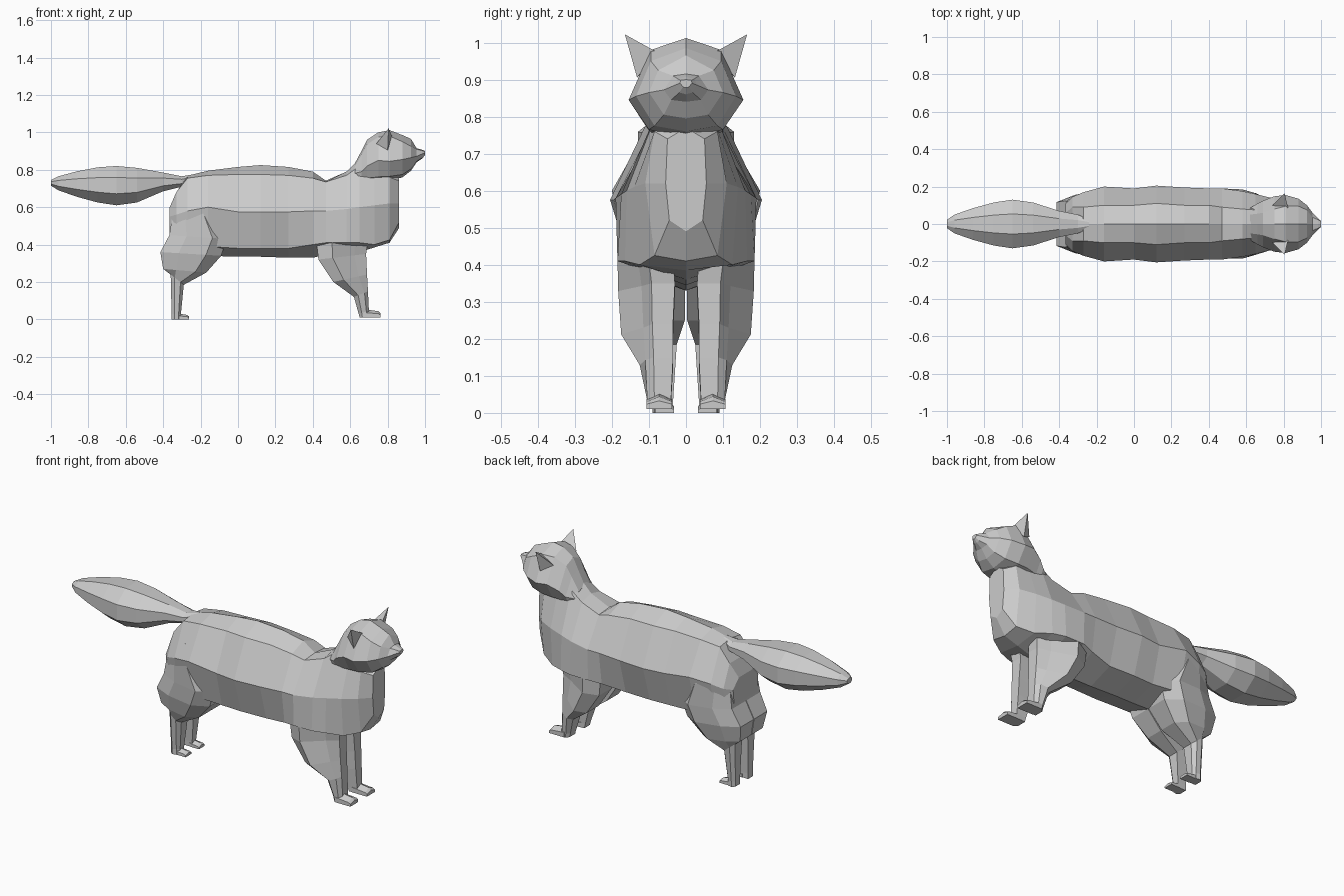
import bpy, bmesh, math

fur = bpy.data.materials.new("grey_fur")
fur.diffuse_color = (0.6, 0.6, 0.6, 1)


def finish(name, bm):
    bmesh.ops.recalc_face_normals(bm, faces=bm.faces)
    mesh = bpy.data.meshes.new(name)
    bm.to_mesh(mesh)
    bm.free()
    mesh.materials.append(fur)
    ob = bpy.data.objects.new(name, mesh)
    bpy.context.collection.objects.link(ob)
    return ob


def loft(name, rings):
    """Skin closed rings of equal point count and cap both ends."""
    bm = bmesh.new()
    vs = [[bm.verts.new(p) for p in r] for r in rings]
    n = len(vs[0])
    for a, b in zip(vs, vs[1:]):
        for i in range(n):
            j = (i + 1) % n
            bm.faces.new((a[i], a[j], b[j], b[i]))
    bm.faces.new(vs[0])
    bm.faces.new(vs[-1])
    return finish(name, bm)


def half_ring(x, zt, ys, zs, yw, zw, yl, zl, zb):
    """Symmetric eight-point section: ridge, shoulder, widest, lower, keel."""
    side = [(ys, zs), (yw, zw), (yl, zl)]
    return ([(x, 0, zt)] + [(x, y, z) for y, z in side] + [(x, 0, zb)]
            + [(x, -y, z) for y, z in reversed(side)])


# Torso from rump to chest, rising into the neck
loft("body", [half_ring(*s) for s in [
    (-.365, .60, .06, .60, .11, .55, .10, .46, .43),
    (-.33, .68, .09, .68, .145, .56, .12, .42, .40),
    (-.27, .768, .09, .755, .17, .58, .14, .41, .38),
    (-.16, .795, .10, .77, .20, .60, .15, .39, .34),
    (0, .815, .10, .775, .19, .575, .14, .38, .335),
    (.12, .825, .11, .775, .205, .575, .145, .38, .335),
    (.27, .815, .10, .77, .195, .575, .14, .38, .33),
    (.40, .79, .10, .755, .19, .58, .165, .40, .33),
    (.47, .742, .09, .735, .19, .58, .185, .41, .345),
    (.58, .79, .08, .77, .175, .59, .185, .41, .345),
    (.65, .86, .075, .82, .16, .60, .165, .41, .36),
    (.73, .84, .08, .78, .14, .61, .125, .40, .385),
    (.81, .80, .085, .76, .11, .62, .085, .425, .41),
    (.862, .77, .05, .74, .055, .62, .045, .52, .49)]])

# Neck, skull and muzzle
loft("head", [half_ring(*s) for s in [
    (.62, .825, .05, .81, .085, .78, .08, .74, .72),
    (.66, .90, .055, .88, .11, .79, .085, .745, .72),
    (.69, .96, .06, .935, .125, .82, .09, .755, .73),
    (.75, 1.0, .08, .975, .148, .85, .10, .762, .74),
    (.81, 1.012, .095, .98, .155, .845, .10, .765, .74),
    (.88, .985, .095, .95, .135, .855, .085, .775, .76),
    (.925, .965, .075, .925, .10, .865, .06, .805, .795),
    (.955, .915, .035, .91, .06, .872, .04, .845, .84),
    (.985, .907, .022, .902, .03, .885, .018, .865, .86),
    (1.0, .90, .015, .898, .016, .89, .008, .88, .878)]])

# Bushy tail: x, top, bottom, half width
tail = []
for x, zt, zb, w in [(-.24, .775, .735, .025), (-.30, .765, .71, .05),
                     (-.40, .785, .685, .07), (-.54, .81, .625, .115),
                     (-.65, .82, .61, .13), (-.75, .813, .625, .115),
                     (-.86, .792, .655, .085), (-.96, .765, .69, .05),
                     (-1.0, .745, .715, .022)]:
    zc, hh = (zt + zb) / 2, (zt - zb) / 2
    k0 = 1 / math.cos(math.pi / 8)
    tail.append([(x, w * k0 * math.cos(a), zc + hh * k0 * math.sin(a))
                 for a in [math.pi / 8 + k * math.pi / 4 for k in range(8)]])
loft("tail", tail)


def leg_ring(side, xf, zf, xr, zr, yi, yf, yr):
    """Slanted leg section with a bevelled front and an outer bulge."""
    d, h = xr - xf, zr - zf
    pts = [(0, yi), (0, yi + (yf - yi) * .7), (.25, yf), (.7, yr),
           (1, yi + (yr - yi) * .75), (1, yi)]
    return [(xf + d * t, side * y, zf + h * t) for t, y in pts]


HIND = [(-.16, .66, -.30, .66, .01, .15, .13),
        (-.13, .57, -.35, .56, .004, .188, .155),
        (-.06, .43, -.367, .45, .002, .18, .165),
        (-.09, .34, -.415, .36, .002, .17, .155),
        (-.17, .25, -.40, .27, .003, .14, .13),
        (-.29, .185, -.36, .24, .025, .105, .105),
        (-.305, .03, -.355, .03, .035, .085, .09),
        (-.305, 0, -.355, 0, .035, .085, .09)]
FORE = [(.70, .50, .46, .50, .04, .13, .16),
        (.695, .42, .42, .41, .035, .13, .185),
        (.685, .35, .43, .32, .03, .12, .183),
        (.69, .24, .51, .20, .035, .115, .175),
        (.695, .15, .62, .12, .035, .11, .125),
        (.70, .045, .645, .03, .04, .105, .105),
        (.70, .01, .65, .01, .04, .105, .105)]


def paw(name, side, x0, x1, y0, y1, z0, h):
    """Wedge-shaped toes with a rounded front."""
    ym, m = (y0 + y1) / 2, .012
    rings = [[(x, side * a, z) for a, z in
              ((y0, z0), (y1, z0), (y1, z0 + t * .6), (ym, z0 + t), (y0, z0 + t * .6))]
             for x, t in ((x0, h), (x1 - m, h * .75), (x1, h * .5))]
    loft(name, rings)


# Legs, paws and ears on both sides
for side, tag in ((1, "left"), (-1, "right")):
    loft("hind_leg_" + tag, [leg_ring(side, *r) for r in HIND])
    loft("front_leg_" + tag, [leg_ring(side, *r) for r in FORE])
    paw("hind_paw_" + tag, side, -.32, -.262, .033, .083, 0, .032)
    paw("front_paw_" + tag, side, .67, .762, .038, .107, .01, .045)

    bm = bmesh.new()
    base = [bm.verts.new((x, side * y, z)) for x, y, z in
            ((.825, .08, .975), (.80, .132, .905), (.74, .10, .94))]
    tip = bm.verts.new((.805, side * .165, 1.022))
    bm.faces.new(base)
    for i in range(3):
        bm.faces.new((base[i], base[(i + 1) % 3], tip))
    finish("ear_" + tag, bm)
